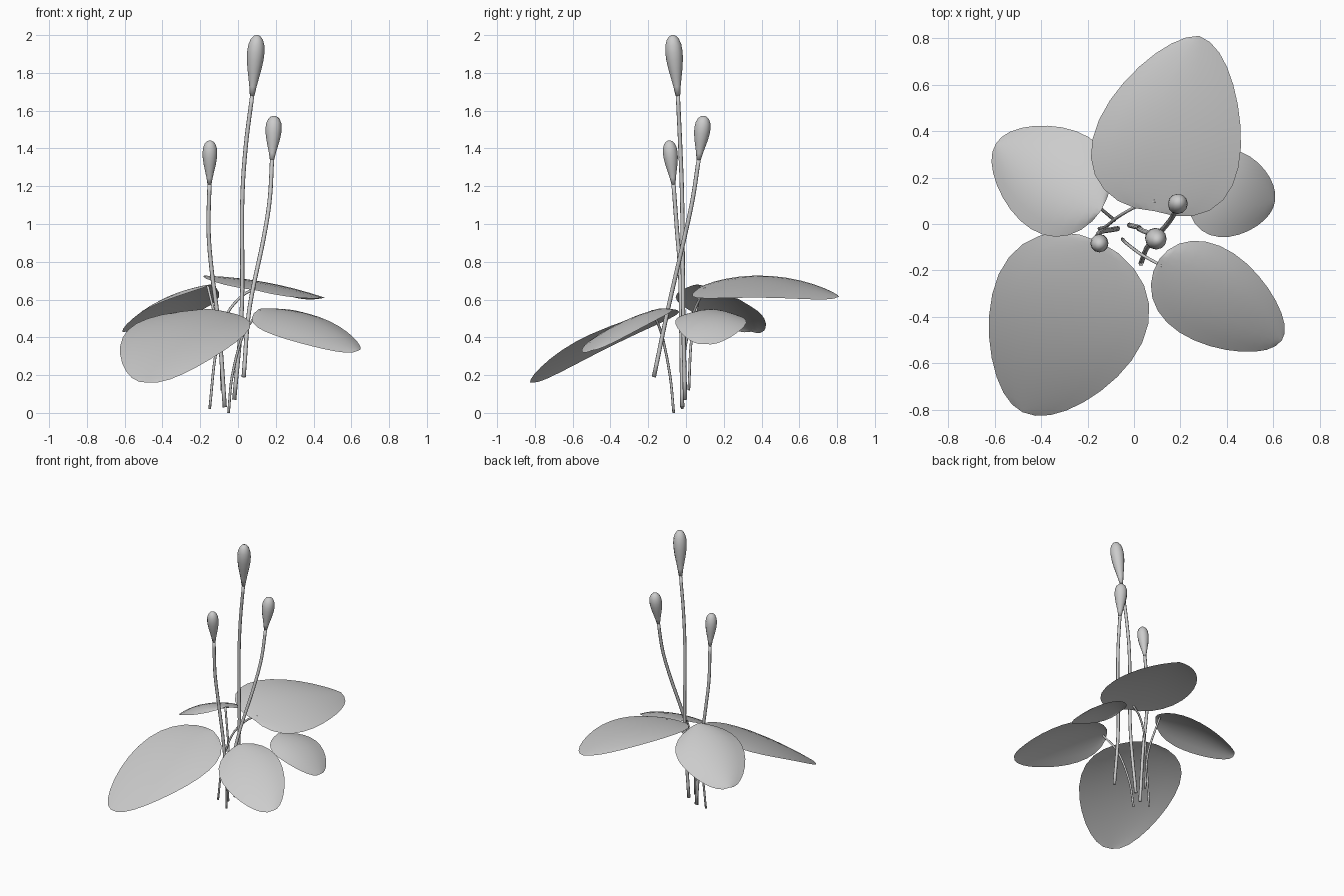
import bpy, bmesh, math
from mathutils import Vector

if "Cube" in bpy.data.objects:
    bpy.data.objects.remove(bpy.data.objects["Cube"])


def finish(name, bm):
    bmesh.ops.recalc_face_normals(bm, faces=bm.faces)
    for f in bm.faces:
        f.smooth = True
    me = bpy.data.meshes.new(name)
    bm.to_mesh(me)
    bm.free()
    ob = bpy.data.objects.new(name, me)
    bpy.context.collection.objects.link(ob)
    return ob


def smooth_path(pts, n=5):
    # Catmull-Rom through the control points
    p = [Vector(q) for q in pts]
    p = [2 * p[0] - p[1]] + p + [2 * p[-1] - p[-2]]
    out = []
    for i in range(1, len(p) - 2):
        a, b, c, d = p[i - 1:i + 3]
        for k in range(n):
            t = k / n
            out.append(0.5 * (2 * b + (c - a) * t + (2 * a - 5 * b + 4 * c - d) * t * t
                              + (3 * b - a - 3 * c + d) * t ** 3))
    return out + [p[-2]]


def tube(name, path, radii, sides):
    bm = bmesh.new()
    rings = []
    for i, (c, r) in enumerate(zip(path, radii)):
        d = path[min(i + 1, len(path) - 1)] - path[max(i - 1, 0)]
        d.normalize()
        u = Vector((0, 1, 0)).cross(d).normalized()
        v = d.cross(u)
        rings.append([bm.verts.new(c + r * (math.cos(a) * u + math.sin(a) * v))
                      for a in (2 * math.pi * k / sides for k in range(sides))])
    for a, b in zip(rings, rings[1:]):
        for k in range(sides):
            j = (k + 1) % sides
            bm.faces.new((a[k], a[j], b[j], b[k]))
    bm.faces.new(rings[0])
    bm.faces.new(rings[-1])
    return finish(name, bm)


def stem(name, pts, r):
    path = smooth_path(pts)
    return tube(name, path, [r] * len(path), 8)


def bud(name, base, tip, r):
    base, tip = Vector(base), Vector(tip)
    prof = [(0, .27), (.15, .42), (.3, .62), (.45, .82), (.6, .96), (.72, 1),
            (.84, .92), (.93, .7), (.98, .42), (1, .15)]
    return tube(name, [base.lerp(tip, t) for t, _ in prof], [r * w for _, w in prof], 12)


def leaf(name, base, mid, tip, left, right, n=14, m=4):
    # Egg-shaped blade: midrib through base, mid, tip; broader near the base
    base, mid, tip, left, right = map(Vector, (base, mid, tip, left, right))
    bm = bmesh.new()
    rows = []
    for i in range(n + 1):
        s = -math.cos(math.pi * i / n)
        c = base * (s * (s - 1) / 2) + mid * (1 - s * s) + tip * (s * (s + 1) / 2)
        w = math.sqrt(max(0, 1 - s * s)) * (1 - 0.25 * s)
        row = []
        for j in range(-m, m + 1):
            t = j / m
            off = (left - mid) if t < 0 else (right - mid)
            p = c + off * abs(t) * w
            # round the crown so the two halves meet without a crease
            fold = (left.z + right.z) / 2 - mid.z
            p.z += fold * w * (t * t - abs(t))
            row.append(bm.verts.new(p))
        rows.append(row)
    for a, b in zip(rows, rows[1:]):
        for j in range(2 * m):
            bm.faces.new((a[j], a[j + 1], b[j + 1], b[j]))
    bmesh.ops.remove_doubles(bm, verts=bm.verts, dist=1e-5)
    return finish(name, bm)


# Flower stems with buds: path, bud tip, bud radius
flowers = {
    "tall": ([(-.02, -.005, .07), (.02, -.015, .55), (.022, -.02, 1.1), (.04, -.03, 1.4),
              (.075, -.043, 1.68)], (.102, -.072, 2.0), .046),
    "right": ([(.03, -.17, .19), (.06, -.095, .55), (.135, -.01, .92), (.168, .035, 1.13),
               (.18, .067, 1.34)], (.192, .095, 1.572), .043),
    "left": ([(-.07, -.02, .03), (-.10, -.025, .44), (-.14, -.032, .76), (-.156, -.048, .97),
              (-.151, -.066, 1.21)], (-.148, -.09, 1.442), .039),
}
for key, (pts, tip, r) in flowers.items():
    stem(key + "_flower_stem", pts, .011)
    bud(key + "_flower_bud", pts[-1], tip, r)

# Leaf stalks
stem("back_leaf_stalk", [(-.15, -.02, .02), (-.12, -.01, .3), (-.07, .03, .5),
                         (.01, .075, .61), (.09, .1, .66)], .007)
stem("back_left_leaf_stalk", [(-.085, .015, .12), (-.1, .03, .4), (-.16, .08, .67)], .007)
stem("front_right_leaf_stalk", [(-.05, -.065, 0), (-.03, -.085, .2), (.03, -.13, .42),
                                (.12, -.18, .54)], .007)

# Leaf blades: base, mid, tip, left edge, right edge
leaf("back_leaf", (.09, .055, .65), (.155, .44, .69), (.28, .81, .615),
     (-.15, .45, .725), (.46, .33, .61))
leaf("back_left_leaf", (-.14, .06, .68), (-.37, .2, .595), (-.595, .345, .43),
     (-.49, .015, .545), (-.25, .40, .52))
leaf("front_left_leaf", (-.15, -.075, .55), (-.32, -.44, .415), (-.48, -.81, .16),
     (-.01, -.587, .375), (-.61, -.30, .40))
leaf("front_right_leaf", (.11, -.15, .55), (.378, -.325, .475), (.637, -.5, .33),
     (.485, -.17, .485), (.257, -.50, .39))
leaf("right_leaf", (.23, .14, .55), (.43, .125, .5), (.607, .1, .365),
     (.46, .31, .46), (.41, -.055, .47))
